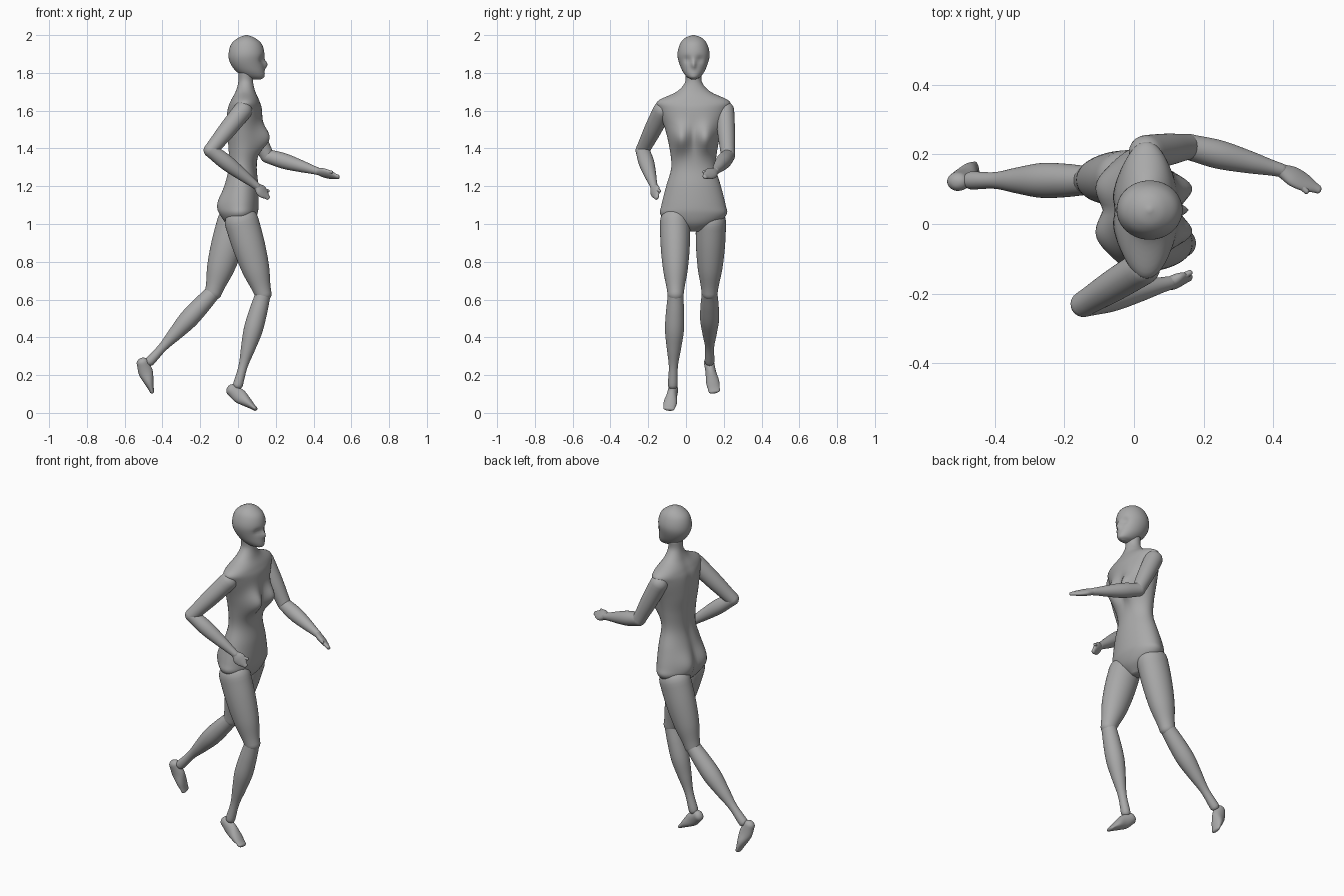
import bpy
import bmesh
import math
from mathutils import Vector

cube = bpy.data.objects.get("Cube")
if cube:
    bpy.data.objects.remove(cube)

grey = bpy.data.materials.new("matte_grey")
grey.use_nodes = True
colour = (0.4, 0.4, 0.4, 1)
grey.diffuse_color = colour
grey.node_tree.nodes["Principled BSDF"].inputs["Base Color"].default_value = colour

MIDDLE_Y = 0.04
SIDES = 64
STEPS = 6


def smooth_rows(rows):
    """Fill in a list of number rows with a Catmull-Rom spline."""
    filled = []
    last = len(rows) - 1
    for i in range(last):
        window = [rows[max(i - 1, 0)], rows[i], rows[i + 1], rows[min(i + 2, last)]]
        for step in range(STEPS):
            t = step / STEPS
            filled.append([
                b + t / 2 * (c - a + t * (2 * a - 5 * b + 4 * c - d + t * (3 * (b - c) + d - a)))
                for a, b, c, d in zip(*window)])
    filled.append(list(rows[last]))
    return filled


def skin(name, loops):
    """Join closed loops of points into one smooth, capped surface."""
    bm = bmesh.new()
    rings = [[bm.verts.new(point) for point in loop] for loop in loops]
    for low, high in zip(rings, rings[1:]):
        for i in range(SIDES):
            bm.faces.new((low[i - 1], low[i], high[i], high[i - 1]))
    bm.faces.new(rings[0])
    bm.faces.new(rings[-1])
    bmesh.ops.recalc_face_normals(bm, faces=bm.faces)
    for face in bm.faces:
        face.smooth = True
    mesh = bpy.data.meshes.new(name)
    bm.to_mesh(mesh)
    bm.free()
    mesh.materials.append(grey)
    part = bpy.data.objects.new(name, mesh)
    bpy.context.collection.objects.link(part)


def circle():
    """Yield the cosine and sine of each corner around a ring."""
    for i in range(SIDES):
        angle = math.tau * i / SIDES
        yield math.cos(angle), math.sin(angle)


def body(name, centre_x, rows, bumps):
    """Stack level rings (height, half width, half depth) and press soft bumps along x."""
    loops = []
    for z, width, depth in smooth_rows(rows):
        loop = []
        for c, s in circle():
            x, y = centre_x(z) + depth * c, width * s
            for facing, bump_y, bump_z, spread_y, spread_z, amount in bumps:
                weight = math.sqrt(max(0, c * facing))
                distance = ((abs(y) - bump_y) / spread_y) ** 2 + ((z - bump_z) / spread_z) ** 2
                x += facing * amount * weight * math.exp(-distance)
            loop.append((x, MIDDLE_Y + y, z))
        loops.append(loop)
    skin(name, loops)


def limb(name, start, end, depths, widths=None, across=Vector((0, 1, 0))):
    """Run an ellipse of changing size from start to end, with domed ends."""
    axis = (end - start).normalized()
    side = (across - axis * across.dot(axis)).normalized()
    front = axis.cross(side)
    sizes = smooth_rows(list(zip(widths or depths, depths)))
    rings = [(start.lerp(end, i / (len(sizes) - 1)), width, depth)
             for i, (width, depth) in enumerate(sizes)]

    def dome(ring, direction):
        centre, width, depth = ring
        for step in range(1, STEPS):
            angle = math.pi / 2 * step / STEPS
            rise = direction * min(width, depth) * math.sin(angle)
            shrink = math.cos(angle)
            yield centre + axis * rise, width * shrink, depth * shrink

    rings = list(dome(rings[0], -1))[::-1] + rings + list(dome(rings[-1], 1))
    skin(name, [[centre + side * width * c + front * depth * s for c, s in circle()]
                for centre, width, depth in rings])


def arm(prefix, shoulder, elbow, wrist, fingertip, thumb_tip):
    """Build one arm between its joints; the thumb sets how the palm is turned."""
    shoulder, elbow, wrist, fingertip, thumb_tip = map(
        Vector, (shoulder, elbow, wrist, fingertip, thumb_tip))
    limb(prefix + "_upper_arm", shoulder, elbow, (0.05, 0.046, 0.037))
    limb(prefix + "_forearm", elbow, wrist, (0.037, 0.041, 0.032, 0.02))
    limb(prefix + "_hand", wrist, fingertip,
         depths=(0.018, 0.018, 0.014, 0.01), widths=(0.02, 0.033, 0.03, 0.014),
         across=thumb_tip - wrist)
    limb(prefix + "_thumb", wrist.lerp(fingertip, 0.2), thumb_tip, (0.012, 0.011, 0.008))


def leg(prefix, hip, knee, ankle, heel, toe):
    """Build one leg between its joints."""
    hip, knee, ankle, heel, toe = map(Vector, (hip, knee, ankle, heel, toe))
    limb(prefix + "_thigh", hip, knee,
         depths=(0.09, 0.086, 0.072, 0.045), widths=(0.08, 0.077, 0.065, 0.043))
    limb(prefix + "_shin", knee, ankle, (0.041, 0.048, 0.05, 0.038, 0.024, 0.026))
    limb(prefix + "_foot", heel, toe,
         depths=(0.032, 0.038, 0.026, 0.012), widths=(0.027, 0.028, 0.035, 0.03))


# Torso and neck, leaning forward, with chest, buttock and spine shaping
body("torso", lambda z: 0.04 * z - 0.03, [
    (0.96, 0.03, 0.03),
    (1, 0.12, 0.07),
    (1.05, 0.175, 0.09),
    (1.1, 0.17, 0.095),
    (1.2, 0.145, 0.09),
    (1.3, 0.118, 0.077),
    (1.4, 0.127, 0.082),
    (1.5, 0.15, 0.095),
    (1.6, 0.183, 0.093),
    (1.65, 0.19, 0.078),
    (1.7, 0.09, 0.054),
    (1.75, 0.045, 0.04),
    (1.8, 0.045, 0.04),
], [
    (1, 0.07, 1.45, 0.05, 0.07, 0.065),
    (-1, 0.08, 1.1, 0.07, 0.08, 0.04),
    (-1, 0, 1.4, 0.03, 0.25, -0.012),
])

# Head with a forward jaw, nose and eye hollows
body("head", lambda z: 0.045 + 4 * max(0, 1.88 - z) ** 2, [
    (2, 0.005, 0.005),
    (1.985, 0.045, 0.045),
    (1.95, 0.073, 0.082),
    (1.89, 0.085, 0.095),
    (1.82, 0.064, 0.08),
    (1.78, 0.037, 0.055),
    (1.765, 0.01, 0.02),
], [
    (1, 0, 1.845, 0.012, 0.02, 0.02),
    (1, 0.035, 1.87, 0.02, 0.018, -0.012),
])

# Arms: the right bent back, the left reaching forward
arm("right", shoulder=(0.025, -0.125, 1.6), elbow=(-0.145, -0.23, 1.39),
    wrist=(0.1, -0.17, 1.2), fingertip=(0.157, -0.155, 1.14), thumb_tip=(0.16, -0.14, 1.175))
arm("left", shoulder=(0.035, 0.205, 1.6), elbow=(0.155, 0.222, 1.36),
    wrist=(0.42, 0.155, 1.28), fingertip=(0.528, 0.1, 1.25), thumb_tip=(0.495, 0.094, 1.275))

# Legs: the right forward and supporting, the left kicked back
leg("right", hip=(0.02, -0.058, 1.01), knee=(0.133, -0.055, 0.63),
    ankle=(0, -0.07, 0.15), heel=(-0.033, -0.068, 0.122), toe=(0.09, -0.09, 0.023))
leg("left", hip=(-0.02, 0.132, 1.01), knee=(-0.13, 0.125, 0.64),
    ankle=(-0.465, 0.125, 0.275), heel=(-0.505, 0.122, 0.265), toe=(-0.456, 0.15, 0.115))
